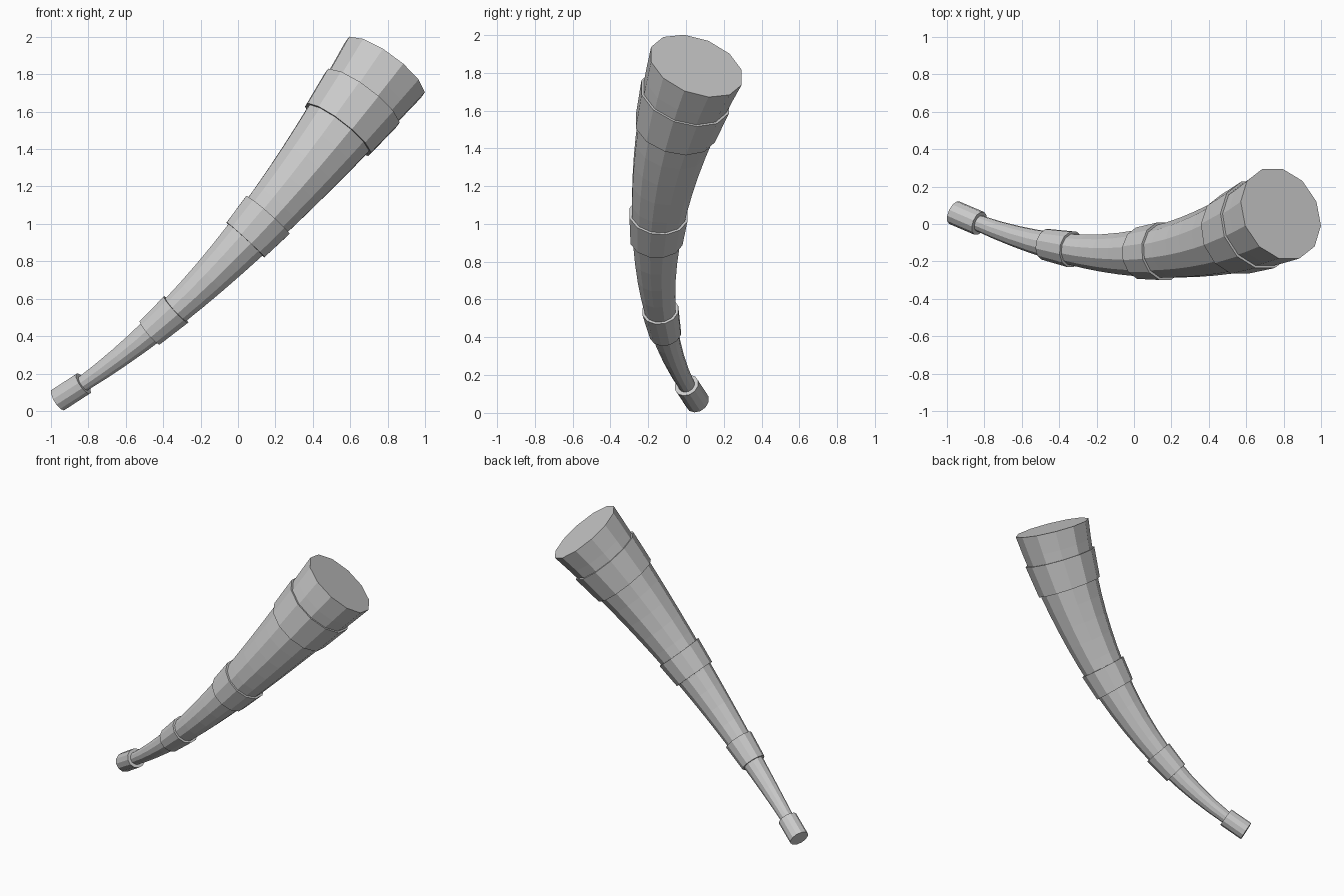
import bpy, bmesh
from math import sin, cos, pi
from mathutils import Vector

if "Cube" in bpy.data.objects:
    bpy.data.objects.remove(bpy.data.objects["Cube"])

SIDES = 12
# cubic curve that the horn follows, narrow end to wide end
A, B, C, D = (Vector(p) for p in ((-0.96, 0.06, 0.06), (-0.28, -0.25, 0.48),
                                  (0.285, -0.21, 1.155), (0.785, 0.055, 1.836)))


def centre(t):
    s = 1 - t
    return s**3 * A + 3 * s * s * t * B + 3 * s * t * t * C + t**3 * D


def tangent(t):
    s = 1 - t
    return (s * s * (B - A) + 2 * s * t * (C - B) + t * t * (D - C)).normalized()


def horn_radius(t):
    return 0.036 + 0.113 * t + 0.111 * t * t


def sweep(name, stations, cap_start=False, cap_end=False):
    """Twelve-sided skin through (t, radius) stations along the curve."""
    bm = bmesh.new()
    rings = []
    for t, r in stations:
        n = tangent(t)
        y = Vector((0, 1, 0))
        u = (y - y.dot(n) * n).normalized()
        v = n.cross(u)
        angles = [2 * pi * (k + 0.5) / SIDES for k in range(SIDES)]
        rings.append([bm.verts.new(centre(t) + r * (cos(a) * u + sin(a) * v)) for a in angles])
    for lo, hi in zip(rings, rings[1:]):
        for k in range(SIDES):
            j = (k + 1) % SIDES
            bm.faces.new((lo[k], lo[j], hi[j], hi[k]))
    if cap_start:
        bm.faces.new(rings[0][::-1])
    if cap_end:
        bm.faces.new(rings[-1])
    mesh = bpy.data.meshes.new(name)
    bm.to_mesh(mesh)
    bm.free()
    obj = bpy.data.objects.new(name, mesh)
    bpy.context.collection.objects.link(obj)


# tapering horn body, closed at the wide end
T0, ROWS = 0.06, 18
ts = [T0 + (1 - T0) * i / ROWS for i in range(ROWS + 1)]
sweep("horn_body", [(t, horn_radius(t)) for t in ts], cap_end=True)

# closed tip sleeve at the narrow end
sweep("tip_sleeve", [(0, 0.066), (0.066, 0.066), (0.066, horn_radius(0.066))], cap_start=True)

# raised bands with flat rims
for name, a, b in (("small_band", 0.25, 0.325), ("middle_band", 0.535, 0.605),
                   ("large_band", 0.837, 0.92)):
    ra, rb = horn_radius(a), horn_radius(b)
    sweep(name, [(a, ra - 0.003), (a, ra + 0.014), (b, rb + 0.014), (b, rb - 0.003)])
